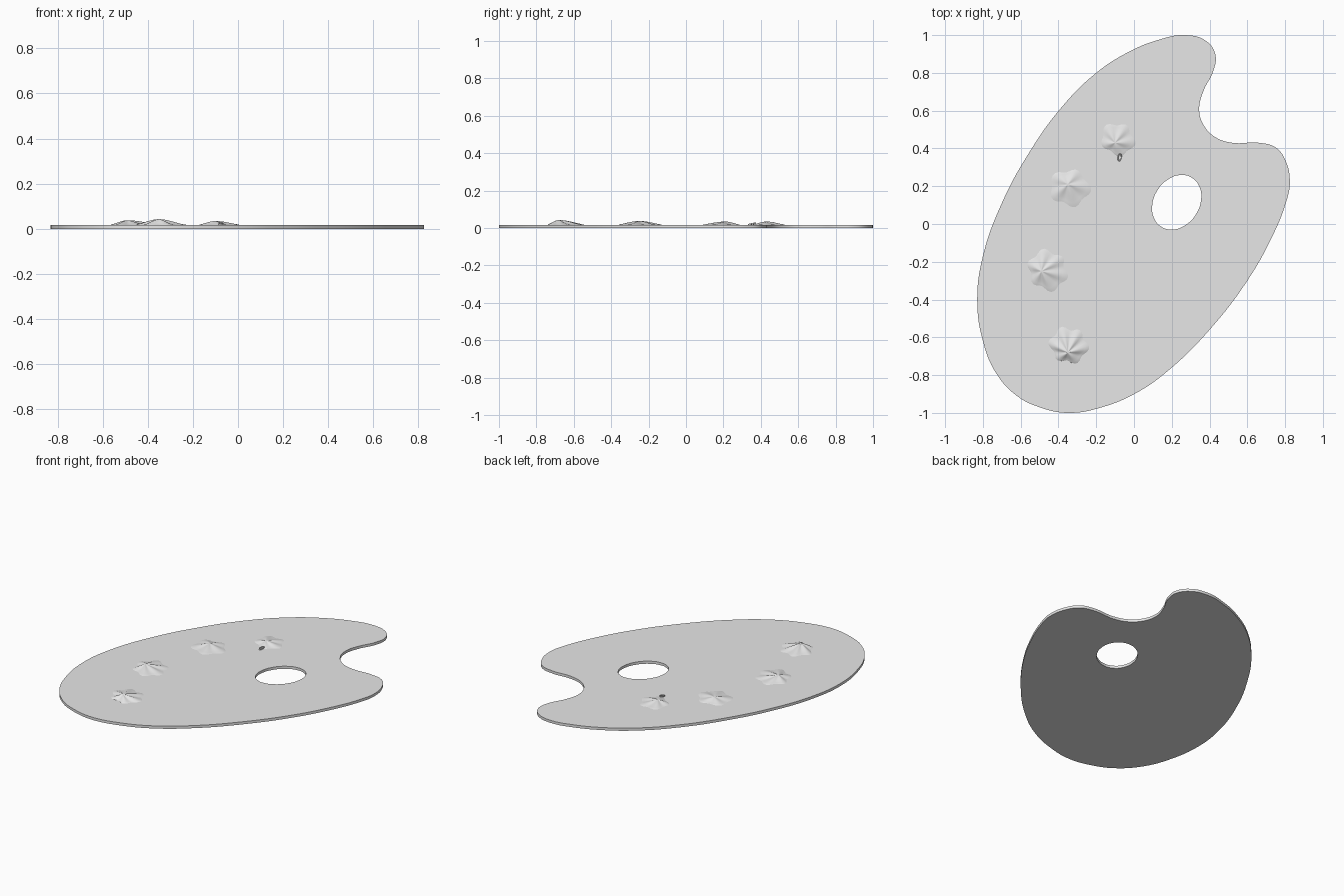
import bpy
import bmesh
from math import sin, cos, pi, tau, radians
from mathutils import Vector, Matrix

cube = bpy.data.objects.get("Cube")
if cube:
    bpy.data.objects.remove(cube, do_unlink=True)

THICK = 0.017

grey = bpy.data.materials.new("plain_grey")
grey.use_nodes = True
grey.diffuse_color = (0.8, 0.8, 0.8, 1)
grey.node_tree.nodes["Principled BSDF"].inputs["Base Color"].default_value = (0.8, 0.8, 0.8, 1)


def add_mesh(name, mesh, angle):
    """Link a mesh object, colour it and smooth its shallow edges."""
    mesh.materials.clear()
    mesh.materials.append(grey)
    obj = bpy.data.objects.new(name, mesh)
    bpy.context.collection.objects.link(obj)
    bpy.ops.object.select_all(action='DESELECT')
    obj.select_set(True)
    bpy.context.view_layer.objects.active = obj
    bpy.ops.object.shade_smooth_by_angle(angle=radians(angle))
    return obj


def add_loop(curve, points):
    """Add a smooth closed outline through the points."""
    spline = curve.splines.new('BEZIER')
    spline.bezier_points.add(len(points) - 1)
    for bp, (x, y) in zip(spline.bezier_points, points):
        bp.co = (x, y, 0)
        bp.handle_left_type = bp.handle_right_type = 'AUTO'
    spline.use_cyclic_u = True


# Board: kidney outline with an oval thumb hole
outline = [
    (.825, .22), (.80, .34), (.75, .405), (.66, .43), (.52, .43), (.43, .46),
    (.365, .53), (.345, .61), (.37, .71), (.42, .81), (.43, .90), (.38, .97),
    (.27, 1), (.13, .975), (-.03, .91), (-.2, .80), (-.39, .61), (-.56, .37),
    (-.70, .11), (-.80, -.17), (-.83, -.40), (-.80, -.62), (-.73, -.79),
    (-.62, -.91), (-.50, -.97), (-.35, -1), (-.17, -.97), (.02, -.89),
    (.2, -.76), (.4, -.56), (.6, -.30), (.73, -.07), (.80, .10)]
turn = Matrix.Rotation(radians(58), 2)
hole = []
for i in range(12):
    a = -tau * i / 12
    p = turn @ Vector((.153 * cos(a), .12 * sin(a))) + Vector((.226, .115))
    hole.append((p.x, p.y))

curve = bpy.data.curves.new("board_outline", 'CURVE')
curve.dimensions = '2D'
curve.fill_mode = 'BOTH'
curve.extrude = THICK / 2
curve.resolution_u = 8
add_loop(curve, outline)
add_loop(curve, hole)
helper = bpy.data.objects.new("board_outline", curve)
bpy.context.collection.objects.link(helper)
bpy.context.view_layer.update()
evaluated = helper.evaluated_get(bpy.context.evaluated_depsgraph_get())
board_mesh = bpy.data.meshes.new_from_object(evaluated)
bpy.data.objects.remove(helper, do_unlink=True)
bm = bmesh.new()
bm.from_mesh(board_mesh)
bmesh.ops.remove_doubles(bm, verts=bm.verts, dist=0.0001)
bmesh.ops.recalc_face_normals(bm, faces=bm.faces)
bmesh.ops.translate(bm, verts=bm.verts, vec=(0, 0, THICK / 2))
bm.to_mesh(board_mesh)
bm.free()
add_mesh("board", board_mesh, 30)


def paint_dollop(name, centre, peak, radius, height, lobes, phase):
    """A low lobed mound of paint, built as rings rising to an off-centre peak."""
    rings, sides = 9, 40
    bm = bmesh.new()
    centre, peak = Vector(centre), Vector(peak)
    tip = bm.verts.new((peak.x, peak.y, THICK + height))
    previous = None
    for r in range(1, rings + 1):
        t = r / rings
        ring = []
        for s in range(sides):
            a = tau * s / sides
            lobe = cos(lobes * a + phase)
            reach = radius * t * (1 + .10 * lobe * t + .06 * cos(2 * a + phase))
            mid = peak.lerp(centre, t)
            rise = .55 * (1 - t) + .225 * (1 + cos(pi * t))
            rise += .13 * lobe * sin(pi * t)
            z = THICK + height * rise if r < rings else THICK - .002
            ring.append(bm.verts.new((mid.x + reach * cos(a), mid.y + reach * sin(a), z)))
        for s in range(sides):
            n = (s + 1) % sides
            if previous:
                bm.faces.new((previous[s], ring[s], ring[n], previous[n]))
            else:
                bm.faces.new((tip, ring[s], ring[n]))
        previous = ring
    mesh = bpy.data.meshes.new(name)
    bm.to_mesh(mesh)
    bm.free()
    add_mesh(name, mesh, 50)


# Paint dollops along the left edge
paint_dollop("paint_dollop_back", (-.085, .45), (-.10, .43), .09, .018, 5, 1.2)
paint_dollop("paint_dollop_upper", (-.34, .19), (-.35, .21), .105, .018, 5, .4)
paint_dollop("paint_dollop_lower", (-.455, -.245), (-.49, -.25), .108, .021, 6, 2)
paint_dollop("paint_dollop_front", (-.345, -.64), (-.35, -.68), .10, .026, 6, .8)

# Tiny paint curl beside the back dollop
bpy.ops.mesh.primitive_torus_add(major_radius=.018, minor_radius=.004,
                                 major_segments=24, minor_segments=8,
                                 location=(-.076, .353, .022),
                                 rotation=(radians(12), 0, radians(-10)))
curl = bpy.context.object
curl.name = "paint_curl"
curl.scale = (.5, 1, 1)
curl.data.materials.append(grey)
bpy.ops.object.shade_smooth_by_angle(angle=radians(50))
